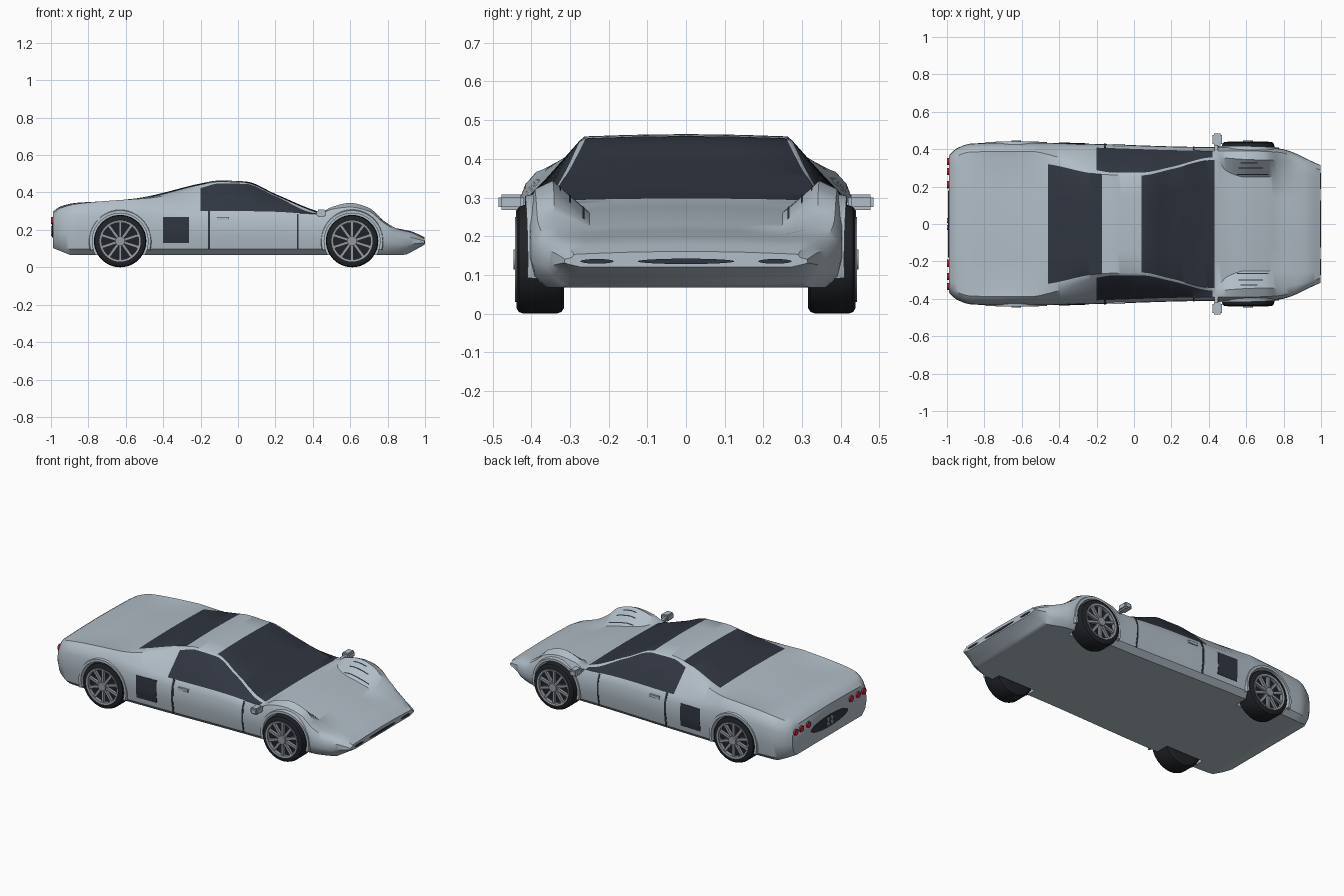
import bpy, bmesh, math
from mathutils import Matrix, Vector

if "Cube" in bpy.data.objects:
    bpy.data.objects.remove(bpy.data.objects["Cube"])

def mat(name, c):
    m = bpy.data.materials.new(name)
    m.diffuse_color = (*c, 1)
    m.use_nodes = True
    m.node_tree.nodes["Principled BSDF"].inputs["Base Color"].default_value = m.diffuse_color
    return m

SILVER = mat("silver_paint", (0.44, 0.51, 0.57))
GLASS = mat("dark_glass", (0.030, 0.036, 0.052))
RUBBER = mat("tyre_rubber", (0.014, 0.016, 0.020))
RIM = mat("rim_metal", (0.30, 0.33, 0.36))
RED = mat("red_lamp", (0.55, 0.02, 0.045))

def finish(name, bm, mats, angle=35):
    bmesh.ops.recalc_face_normals(bm, faces=bm.faces)
    me = bpy.data.meshes.new(name)
    bm.to_mesh(me)
    bm.free()
    for m in mats:
        me.materials.append(m)
    ob = bpy.data.objects.new(name, me)
    bpy.context.collection.objects.link(ob)
    smooth(ob, angle)
    return ob

def smooth(ob, angle=35):
    bpy.ops.object.select_all(action='DESELECT')
    ob.select_set(True)
    bpy.context.view_layer.objects.active = ob
    bpy.ops.object.shade_smooth_by_angle(angle=math.radians(angle))

# body stations: x, half width, belt z, roof edge y z, inner edge y z
ROWS = [
    (-0.990, .365, .265, .325, .283, .30, .290),
    (-0.955, .400, .292, .360, .313, .32, .317),
    (-0.87, .430, .318, .385, .338, .34, .338),
    (-0.70, .435, .330, .388, .355, .34, .348),
    (-0.55, .435, .335, .388, .365, .33, .362),
    (-0.46, .434, .320, .372, .372, .32, .378),
    (-0.20, .428, .302, .288, .424, .268, .442),
    (-0.10, .425, .300, .274, .448, .262, .458),
    (0.04, .420, .300, .275, .446, .260, .453),
    (0.20, .415, .297, .305, .380, .293, .386),
    (0.43, .411, .285, .357, .288, .343, .292),
    (0.50, .411, .310, .352, .322, .280, .276),
    (0.60, .411, .322, .345, .344, .250, .260),
    (0.70, .408, .300, .342, .318, .250, .237),
    (0.78, .403, .238, .340, .248, .250, .214),
    (0.85, .383, .198, .330, .207, .260, .202),
    (0.93, .345, .175, .310, .185, .260, .185),
    (0.996, .315, .145, .290, .153, .250, .155)]

def sample(x):
    """Monotone cubic interpolation of the station table."""
    i = max(k for k in range(len(ROWS) - 1) if k == 0 or ROWS[k][0] <= x)
    a, b = ROWS[i], ROWS[i + 1]
    h = b[0] - a[0]
    t = (x - a[0]) / h
    def slope(k, c):
        return (ROWS[k + 1][c] - ROWS[k][c]) / (ROWS[k + 1][0] - ROWS[k][0])
    def tangent(k, c):
        if k == 0 or k == len(ROWS) - 1:
            return slope(min(k, len(ROWS) - 2), c)
        p, q = slope(k - 1, c), slope(k, c)
        return 2 * p * q / (p + q) if p * q > 0 else 0
    return [(2*t**3 - 3*t*t + 1) * a[c] + (t**3 - 2*t*t + t) * h * tangent(i, c)
            + (3*t*t - 2*t**3) * b[c] + (t**3 - t*t) * h * tangent(i + 1, c)
            for c in range(1, 7)]

def half_section(x):
    w, zb, yr, zr, yi, zi = sample(x)
    z0 = 0.067 + max(0, -0.9 - x) * 0.4 + max(0, x - 0.9) * 0.55
    d = zb - z0
    return [(0, z0), (w - .045, z0), (w - .012, z0 + min(.03, d * .3)), (w, z0 + d * .45),
            (w - .002, z0 + d * .82), (w - .02, zb), (yr, zr), (yi, zi),
            (yi * .55, zi + .004), (0, zi + .006)]

# body shell with windows as face strips
xs = sorted({round(-0.99 + 1.986 * k / 110, 4) for k in range(111)}
            | {-0.46, -0.2, -0.17, 0.04, 0.42, 0.43})
bm = bmesh.new()
rings = []
for x in xs:
    hs = half_section(x)
    ring = hs + [(-y, z) for y, z in hs[-2:0:-1]]
    rings.append([bm.verts.new((x, y, z)) for y, z in ring])
n = len(rings[0])
for k in range(len(xs) - 1):
    mid = (xs[k] + xs[k + 1]) / 2
    for i in range(n):
        j = (i + 1) % n
        f = bm.faces.new((rings[k][i], rings[k][j], rings[k + 1][j], rings[k + 1][i]))
        strip = min(i, n - 1 - i)
        side = strip == 5 and -0.2 < mid < 0.42
        screen = strip >= 7 and (-0.46 < mid < -0.17 or 0.04 < mid < 0.43)
        f.material_index = int(side or screen)
bm.faces.new(rings[0])
bm.faces.new(rings[-1])
body = finish("body", bm, [SILVER, GLASS])

def cylinder(bm, r, a, b, seg=32):
    """Closed cylinder between points a and b."""
    a, b = Vector(a), Vector(b)
    m = Matrix.Translation((a + b) / 2) @ (b - a).to_track_quat('Z', 'Y').to_matrix().to_4x4()
    bmesh.ops.create_cone(bm, cap_ends=True, segments=seg, radius1=r, radius2=r,
                          depth=(b - a).length, matrix=m)

def box(bm, c, s, m=None):
    t = Matrix.Translation(c) @ Matrix.Diagonal((*s, 1))
    return bmesh.ops.create_cube(bm, size=1, matrix=(m @ t) if m else t)

# wheel wells
WHEELS = [(x, s) for x in (-0.63, 0.61) for s in (-1, 1)]
for x, s in WHEELS:
    bm = bmesh.new()
    cylinder(bm, 0.15, (x, s * .305, .14), (x, s * .6, .14), 48)
    cut = finish("well_cutter", bm, [SILVER])
    cut.hide_render = True
    mod = body.modifiers.new("well", 'BOOLEAN')
    mod.operation, mod.object, mod.solver = 'DIFFERENCE', cut, 'EXACT'
    bpy.context.view_layer.objects.active = body
    bpy.ops.object.modifier_apply(modifier=mod.name)
    bpy.data.objects.remove(cut)
smooth(body)

def lathe(bm, prof, x, s):
    """Spin (radius, y) profile around a wheel axle."""
    seg = 48
    loops = [[bm.verts.new((x + r * math.cos(a), s * y, .14 + r * math.sin(a)))
              for a in (2 * math.pi * k / seg for k in range(seg))] for r, y in prof]
    for p, q in zip(loops, loops[1:] + loops[:1]):
        for k in range(seg):
            bm.faces.new((p[k], p[(k + 1) % seg], q[(k + 1) % seg], q[k]))

for x, s in WHEELS:
    # tyre with dark backing disc
    bm = bmesh.new()
    lathe(bm, [(.09, .315), (.125, .315), (.136, .322), (.14, .334), (.14, .42),
               (.136, .432), (.126, .438), (.108, .438), (.104, .415), (.09, .415)], x, s)
    cylinder(bm, .1, (x, s * .32, .14), (x, s * .418, .14))
    finish("tyre", bm, [RUBBER])
    # rim ring, hub and spokes
    bm = bmesh.new()
    lathe(bm, [(.099, .41), (.099, .44), (.110, .442), (.110, .41)], x, s)
    cylinder(bm, .026, (x, s * .41, .14), (x, s * .446, .14), 24)
    for k in range(10):
        m = Matrix.Translation((x, s * .428, .14)) @ Matrix.Rotation(k * math.pi / 5, 4, 'Y')
        box(bm, (0, 0, .063), (.015, .016, .08), m)
    finish("wheel_rim", bm, [RIM])
    # wheel arch lip
    bm = bmesh.new()
    prev = None
    for k in range(37):
        a = math.radians(-17 + 214 * k / 36)
        px = x + .16 * math.cos(a)
        w = sample(px)[0]
        cur = [bm.verts.new((x + r * math.cos(a), s * y, .14 + r * math.sin(a)))
               for r, y in ((.149, w - .03), (.149, w + .005), (.164, w + .005), (.172, w - .03))]
        if prev:
            for i in range(4):
                bm.faces.new((prev[i], prev[(i + 1) % 4], cur[(i + 1) % 4], cur[i]))
        else:
            bm.faces.new(cur)
        prev = cur
    bm.faces.new(prev)
    finish("arch_lip", bm, [SILVER])

def side_y(x, z):
    hs = half_section(x)[1:6]
    for (y0, z0), (y1, z1) in zip(hs, hs[1:]):
        if z0 <= z <= z1:
            return y0 + (y1 - y0) * (z - z0) / max(z1 - z0, 1e-6)
    return hs[-1][0]

def side_plate(name, x0, x1, z0, z1, s):
    """Thin dark plate that follows the body side."""
    bm = bmesh.new()
    rows = []
    for k in range(9):
        z = z0 + (z1 - z0) * k / 8
        rows.append([bm.verts.new((x, s * (side_y(x, z) + o), z))
                     for x, o in ((x0, -.003), (x0, .003), (x1, .003), (x1, -.003))])
    for p, q in zip(rows, rows[1:]):
        for i in range(4):
            bm.faces.new((p[i], p[(i + 1) % 4], q[(i + 1) % 4], q[i]))
    bm.faces.new(rows[0])
    bm.faces.new(rows[-1])
    finish(name, bm, [GLASS])

for s in (-1, 1):
    # door seams and side intake
    side_plate("door_seam_rear", -.161, -.149, .097, .30, s)
    side_plate("door_seam_front", .315, .324, .097, .285, s)
    side_plate("side_intake", -.40, -.262, .13, .27, s)
    # door handle
    bm = bmesh.new()
    box(bm, (-.08, s * .422, .262), (.066, .014, .016))
    finish("door_handle", bm, [SILVER])
    # mirror with stalk
    bm = bmesh.new()
    box(bm, (.445, s * .452, .288), (.05, .066, .04))
    bmesh.ops.bevel(bm, geom=bm.edges[:], offset=.008, segments=2, affect='EDGES')
    box(bm, (.44, s * .41, .282), (.02, .04, .014))
    finish("mirror", bm, [SILVER])
    # fender louvres laid along the inner fender
    for y, x0, x1 in ((.325, .57, .66), (.30, .56, .69), (.265, .55, .72)):
        bm = bmesh.new()
        pts = []
        for x in [x0 + (x1 - x0) * k / 8 for k in range(9)]:
            _, _, yr, zr, yi, zi = sample(x)
            z = zi + (zr - zi) * (y - yi) / (yr - yi) + .002
            pts.append([bm.verts.new((x, s * (y + d), z + d * .9)) for d in (-.0025, .0025)])
        for p, q in zip(pts, pts[1:]):
            bm.faces.new((p[0], q[0], q[1], p[1]))
        finish("fender_louvre", bm, [GLASS])
    # tail lamps
    for y in (.21, .28, .335):
        bm = bmesh.new()
        cylinder(bm, .019, (-.985, s * y, .25), (-.999, s * y, .25), 20)
        finish("tail_lamp", bm, [RED])

def oval(name, x, y, z, ry, rz, t=.006):
    """Thin dark oval plate facing along x."""
    bm = bmesh.new()
    cylinder(bm, 1, (-t / 2, 0, 0), (t / 2, 0, 0), 40)
    bm.transform(Matrix.Translation((x, y, z)) @ Matrix.Diagonal((1, ry, rz, 1)))
    finish(name, bm, [GLASS])

# nose intakes and rear panel
oval("nose_intake", .997, 0, .135, .125, .007)
for s in (-1, 1):
    oval("nose_side_intake", .997, s * .23, .135, .043, .006)
oval("rear_panel", -.991, 0, .195, .18, .036)

# clustered exhaust tips
bm = bmesh.new()
for dy in (-.018, .018):
    for dz in (-.014, .014):
        cylinder(bm, .013, (-.985, dy, .195 + dz), (-1.0, dy, .195 + dz), 16)
finish("exhaust_tips", bm, [RIM])
